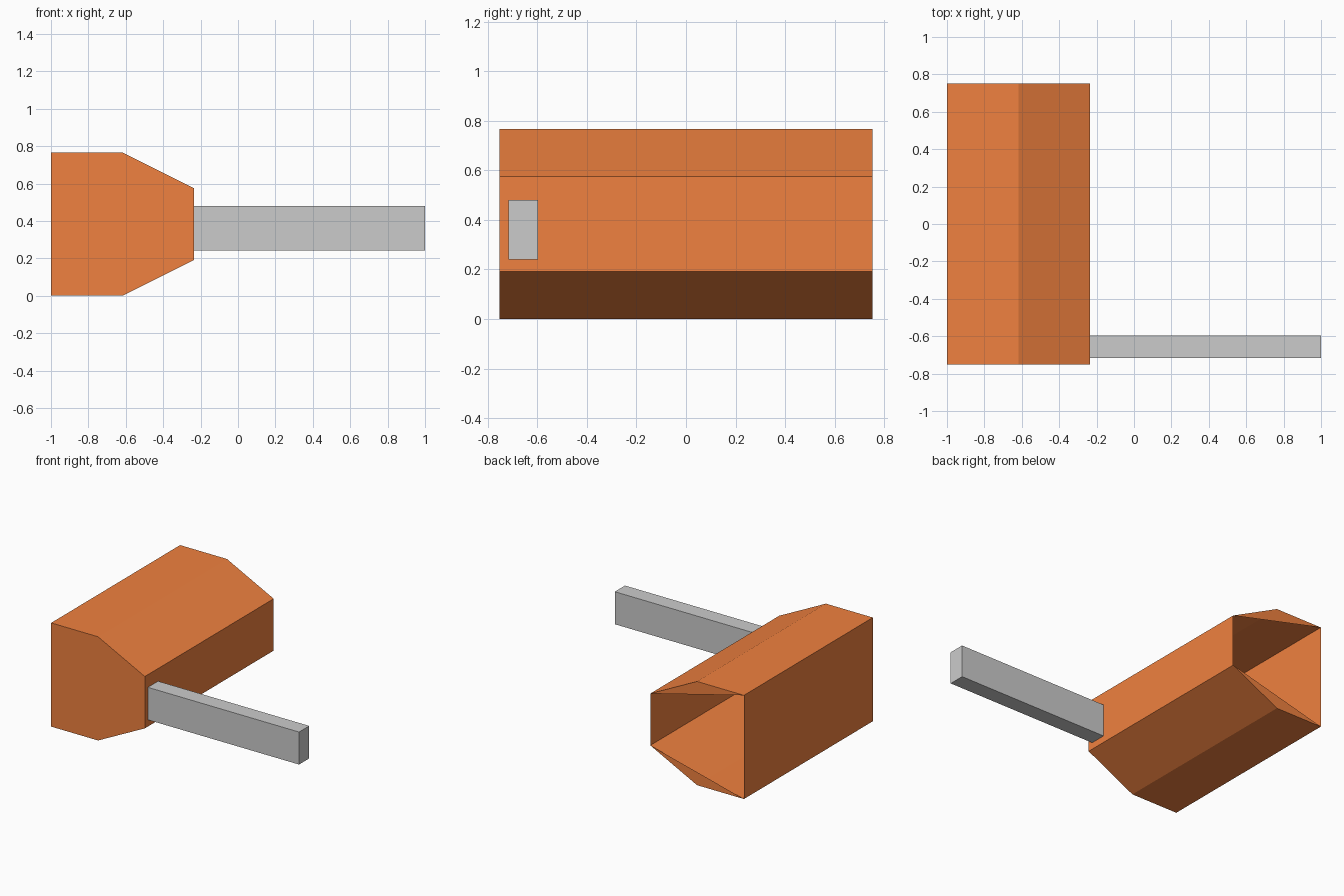
import bpy, bmesh

if "Cube" in bpy.data.objects:
    bpy.data.objects.remove(bpy.data.objects["Cube"])

H, Y = 0.766, 0.752          # body height and half length
XB, XM, XF = -1.0, -0.617, -0.235


def finish(bm, name, color=None):
    bmesh.ops.recalc_face_normals(bm, faces=bm.faces)
    mesh = bpy.data.meshes.new(name)
    bm.to_mesh(mesh)
    bm.free()
    obj = bpy.data.objects.new(name, mesh)
    bpy.context.collection.objects.link(obj)
    if color:
        mat = bpy.data.materials.new(name + "_paint")
        mat.diffuse_color = color
        mat.use_nodes = True
        mat.node_tree.nodes["Principled BSDF"].inputs["Base Color"].default_value = mat.diffuse_color
        mesh.materials.append(mat)
    return obj


# Hollow head: tapered six-sided shell, closed at the front
profile = [(XB, 0), (XM, 0), (XF, H / 4), (XF, H * 3 / 4), (XM, H), (XB, H)]
bm = bmesh.new()
front = [bm.verts.new((x, -Y, z)) for x, z in profile]
back = [bm.verts.new((x, Y, z)) for x, z in profile]
bm.faces.new(front)
for i in range(6):
    j = (i + 1) % 6
    bm.faces.new((front[i], front[j], back[j], back[i]))
# Back end has only the two corner triangles, the middle is open
bm.faces.new(back[0:3])
bm.faces.new(back[3:6])
finish(bm, "hollow_head", (0.87, 0.22, 0.05, 1))

# Handle bar
lo, hi = (XF, -0.716, 0.241), (1.0, -0.597, 0.481)
bm = bmesh.new()
bmesh.ops.create_cube(bm, size=1)
for v in bm.verts:
    v.co = [hi[k] if v.co[k] > 0 else lo[k] for k in range(3)]
finish(bm, "handle_bar")
